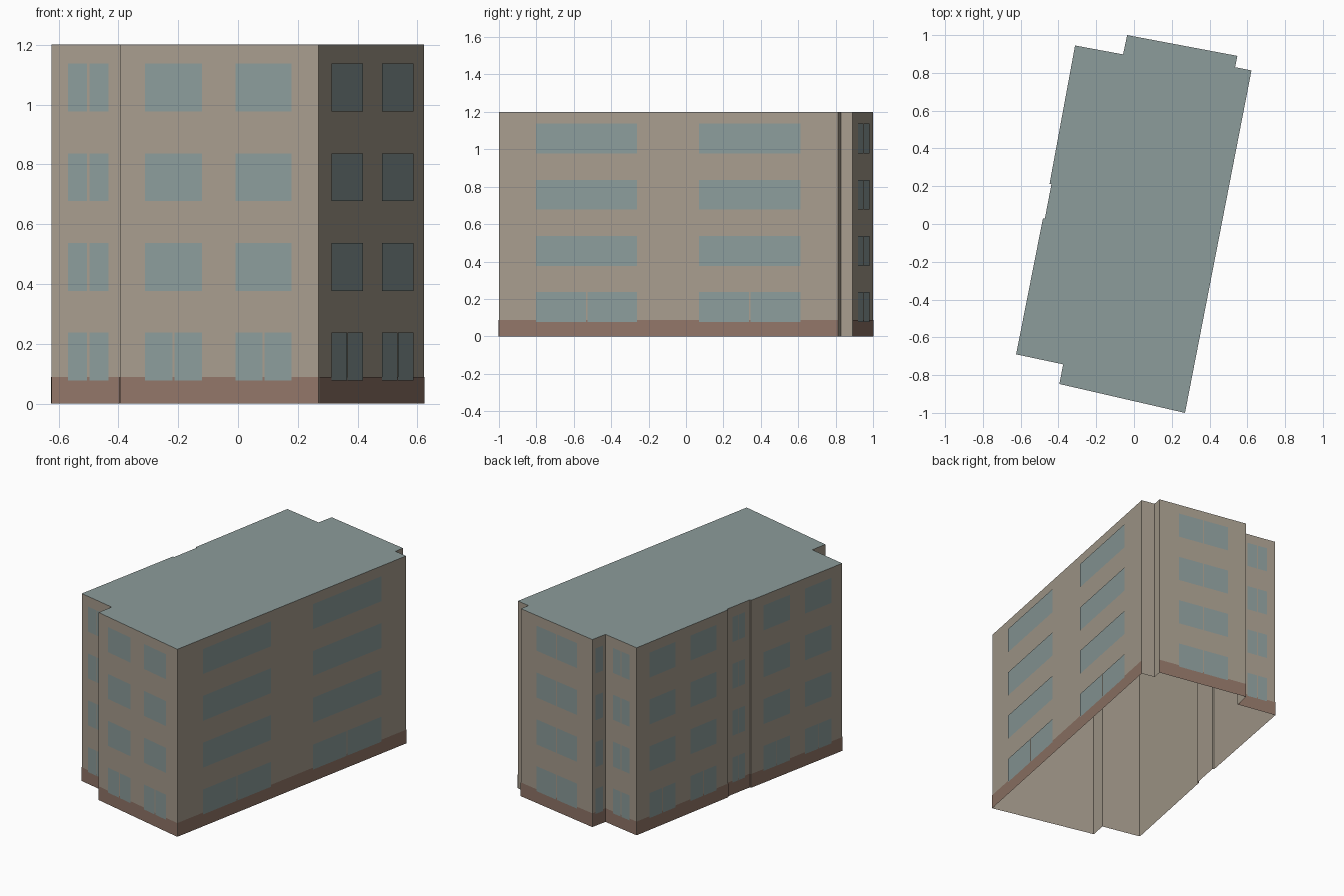
import bpy
import bmesh
from mathutils import Vector

if "Cube" in bpy.data.objects:
    bpy.data.objects.remove(bpy.data.objects["Cube"], do_unlink=True)


def srgb_material(name, *rgb):
    lin = [((c / 255 + 0.055) / 1.055) ** 2.4 for c in rgb] + [1.0]
    mat = bpy.data.materials.new(name)
    mat.use_nodes = True
    mat.diffuse_color = lin
    mat.node_tree.nodes["Principled BSDF"].inputs["Base Color"].default_value = lin
    return mat


wall_mat = srgb_material("beige wall", 167, 157, 142)
glass_mat = srgb_material("grey blue", 140, 156, 155)
plinth_mat = srgb_material("brown plinth", 145, 118, 104)

HEIGHT = 1.2
PLINTH = 0.088
SILL, WINDOW_HEIGHT, STOREY, FLOORS = 0.077, 0.16, 0.3, 4
MULLION = 0.007

# Window layout styles: plain, split on every floor, split on the ground floor
PLAIN, PAIR, GROUND = "plain", "pair", "ground"

# Each wall, clockwise: start corner, has plinth, window style, window spans
WALLS = [
    ((-0.312, 0.945), True, PAIR, [(0.22, 0.75)]),                  # back, set back
    ((-0.058, 0.898), True, PLAIN, [(0.22, 0.78)]),                 # back step
    ((-0.036, 1.0), True, PAIR, [(0.21, 0.775)]),                   # back
    ((0.547, 0.89), False, PLAIN, []),                              # corner notch
    ((0.535, 0.83), False, PLAIN, []),
    ((0.622, 0.813), True, GROUND, [(0.11, 0.41), (0.592, 0.89)]),  # long side
    ((0.27, -1.0), True, GROUND, [(0.135, 0.417), (0.586, 0.872)]), # front
    ((-0.395, -0.847), True, PLAIN, [(0.22, 0.78)]),                # front step
    ((-0.375, -0.743), True, PAIR, [(0.233, 0.771)]),               # front, set back
    ((-0.624, -0.69), True, GROUND, [(0.125, 0.411), (0.58, 0.867)]),
    ((-0.482, 0.03), True, PLAIN, []),                              # shallow recess
    ((-0.472, 0.028), True, PAIR, [(0.23, 0.78)]),
    ((-0.437, 0.211), True, PLAIN, []),
    ((-0.447, 0.213), True, GROUND, [(0.133, 0.415), (0.58, 0.867)]),
]


def add_panel(bm, a, b, z0, z1, offset=0.0):
    """Upright rectangle between plan points a and b, facing outwards."""
    d = (b - a).normalized()
    push = Vector((-d.y, d.x)) * offset
    a, b = a + push, b + push
    corners = [(b, z0), (a, z0), (a, z1), (b, z1)]
    bm.faces.new([bm.verts.new((p.x, p.y, z)) for p, z in corners])


def finish(bm, name, mat):
    bmesh.ops.remove_doubles(bm, verts=bm.verts, dist=0.0001)
    mesh = bpy.data.meshes.new(name)
    bm.to_mesh(mesh)
    bm.free()
    mesh.materials.append(mat)
    obj = bpy.data.objects.new(name, mesh)
    bpy.context.collection.objects.link(obj)


walls, plinth, windows, roof = (bmesh.new() for _ in range(4))
corners = [Vector(w[0]) for w in WALLS]

for i, (_, has_plinth, style, spans) in enumerate(WALLS):
    a, b = corners[i], corners[(i + 1) % len(corners)]
    add_panel(walls, a, b, 0, HEIGHT)
    if has_plinth:
        add_panel(plinth, a, b, 0, PLINTH, 0.002)
    half_gap = MULLION / 2 / (b - a).length
    for start, end in spans:
        for floor in range(FLOORS):
            z = SILL + floor * STOREY
            panes = [(start, end)]
            if style == PAIR or (style == GROUND and floor == 0):
                mid = (start + end) / 2
                panes = [(start, mid - half_gap), (mid + half_gap, end)]
            for s, e in panes:
                add_panel(windows, a.lerp(b, s), a.lerp(b, e),
                          z, z + WINDOW_HEIGHT, 0.004)

# Flat roof following the footprint
roof.faces.new([roof.verts.new((p.x, p.y, HEIGHT)) for p in reversed(corners)])

finish(walls, "outer_walls", wall_mat)
finish(plinth, "plinth_band", plinth_mat)
finish(windows, "window_panes", glass_mat)
finish(roof, "flat_roof", glass_mat)
